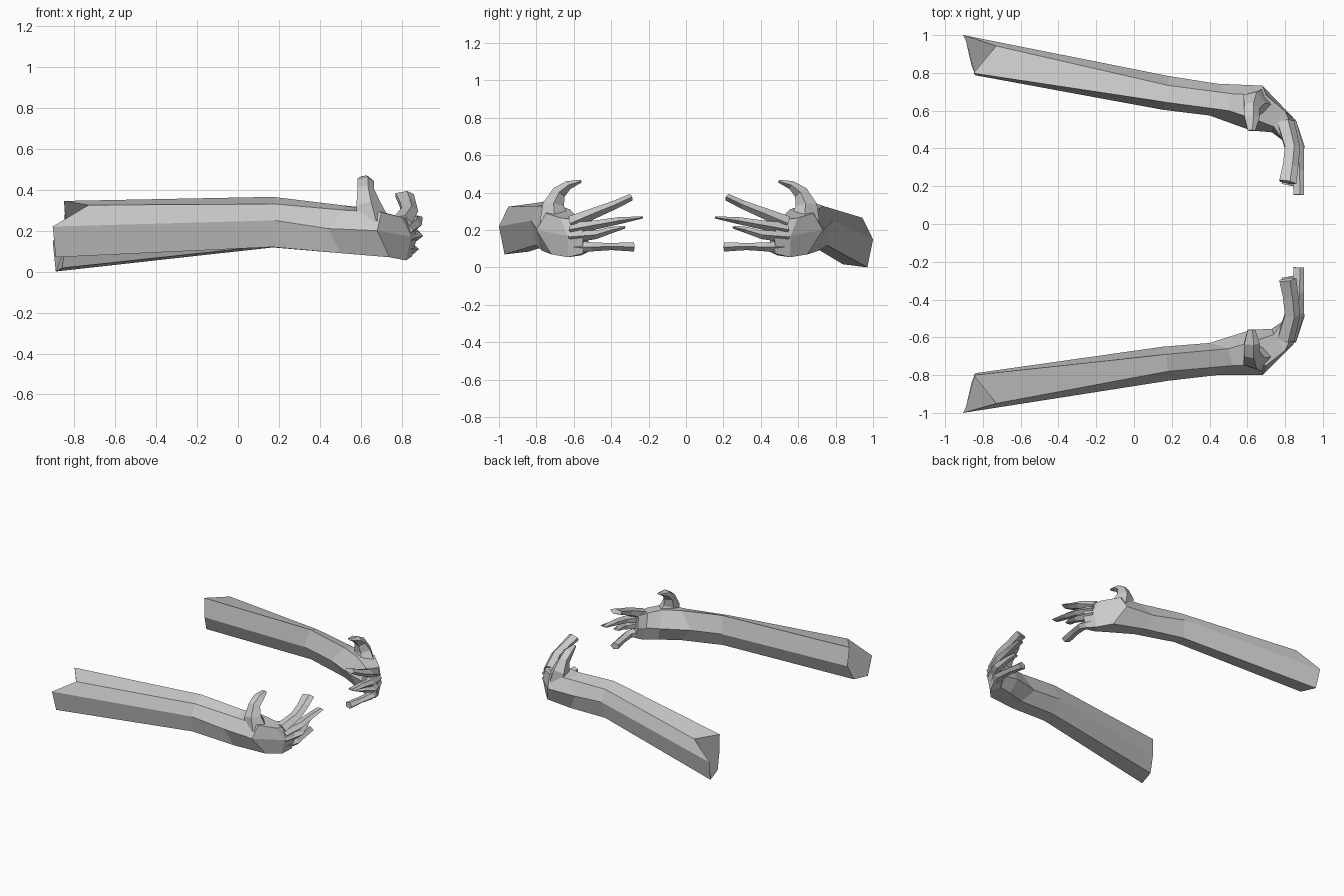
import bpy, bmesh, math
from mathutils import Vector


def pose(p, side):
    """Near arm is used as is; the far arm is mirrored and bent slightly."""
    x, y, z = p
    if side < 0:
        return Vector((x, y, z))
    t = (x + 0.9) / 1.1
    drop = 0.07 * max(0.0, min(1.0, 1 - t))
    return Vector((x, -y - 0.047 * t, z - drop))


def loft(name, rings, side):
    bm = bmesh.new()
    rows = [[bm.verts.new(pose(p, side)) for p in r] for r in rings]
    n = len(rows[0])
    for a, b in zip(rows, rows[1:]):
        for i in range(n):
            j = (i + 1) % n
            bm.faces.new((a[i], a[j], b[j], b[i]))
    bm.faces.new(rows[0])
    bm.faces.new(rows[-1])
    bmesh.ops.recalc_face_normals(bm, faces=bm.faces)
    me = bpy.data.meshes.new(name)
    bm.to_mesh(me)
    bm.free()
    ob = bpy.data.objects.new(name, me)
    bpy.context.collection.objects.link(ob)


def digit(name, path, side, sides=5):
    """Faceted finger; each path entry is x, y, z, half width, half thickness."""
    pts = [Vector(p[:3]) for p in path]
    rings = []
    for k, (c, p) in enumerate(zip(pts, path)):
        tan = pts[min(k + 1, len(pts) - 1)] - pts[max(k - 1, 0)]
        u = Vector((1, 0, 0))
        u = (u - tan * (u.dot(tan) / tan.length_squared)).normalized()
        v = u.cross(tan.normalized())
        rings.append([c + u * p[3] * math.cos(a) + v * p[4] * math.sin(a)
                      for a in (2 * math.pi * i / sides for i in range(sides))])
    loft(name, rings, side)


# Six-sided sections: top inner, top outer, outer, low outer, low inner, inner
arm = [
    [(-.85, -.80, .345), (-.73, -.95, .325), (-.905, -1.0, .22),
     (-.89, -.97, .07), (-.86, -.84, .085), (-.84, -.79, .20)],
    [(.17, -.69, .365), (.18, -.78, .33), (.18, -.83, .25),
     (.17, -.80, .12), (.17, -.70, .13), (.15, -.65, .24)],
    [(.50, -.66, .325), (.52, -.75, .30), (.44, -.80, .21),
     (.50, -.77, .09), (.50, -.66, .095), (.40, -.63, .21)],
]
palm = [
    arm[2],
    [(.64, -.62, .31), (.70, -.75, .29), (.68, -.80, .20),
     (.74, -.72, .07), (.66, -.60, .08), (.62, -.56, .19)],
    [(.74, -.585, .27), (.80, -.67, .265), (.845, -.635, .17),
     (.82, -.63, .055), (.78, -.56, .065), (.73, -.555, .17)],
    [(.78, -.53, .26), (.85, -.56, .25), (.875, -.55, .17),
     (.85, -.55, .075), (.80, -.52, .085), (.78, -.52, .17)],
]
digits = {
    "thumb": [(.65, -.70, .25, .085, .085), (.63, -.71, .33, .065, .06),
              (.62, -.68, .40, .045, .04), (.62, -.63, .44, .045, .025),
              (.62, -.56, .462, .022, .008)],
    "index_finger": [(.80, -.61, .24, .05, .04), (.835, -.48, .295, .045, .03),
                     (.825, -.38, .335, .045, .024), (.81, -.295, .375, .05, .02)],
    "middle_finger": [(.81, -.61, .205, .05, .035), (.86, -.47, .23, .04, .025),
                      (.865, -.36, .25, .035, .02), (.87, -.23, .268, .03, .006)],
    "ring_finger": [(.81, -.61, .165, .05, .035), (.865, -.48, .175, .04, .024),
                    (.85, -.40, .20, .03, .018), (.83, -.33, .215, .025, .008)],
    "little_finger": [(.79, -.61, .11, .045, .04), (.845, -.50, .11, .04, .025),
                      (.83, -.40, .112, .035, .02), (.81, -.28, .11, .035, .026)],
}

for side, label in ((-1, "near"), (1, "far")):
    # Forearm and palm
    loft(label + "_forearm", arm, side)
    loft(label + "_palm", palm, side)
    # Thumb and fingers
    for part, path in digits.items():
        digit(label + "_" + part, path, side)
